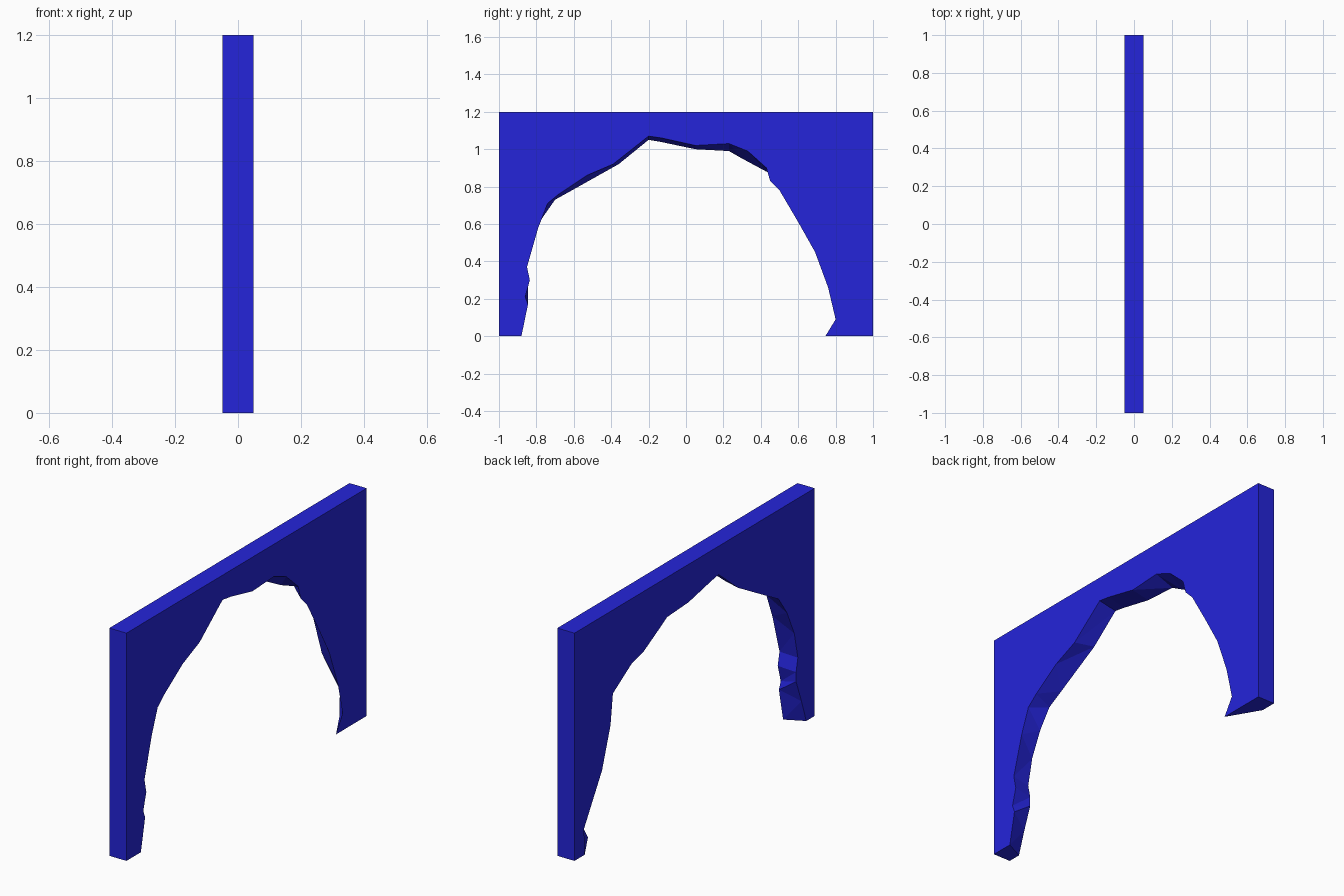
import bpy
import bmesh

cube = bpy.data.objects.get("Cube")
if cube:
    bpy.data.objects.remove(cube, do_unlink=True)

HALF_THICK, HALF_LENGTH, HEIGHT = 0.05, 1.0, 1.2

# Ragged opening: each row pairs an edge point (y, z) on the right-hand
# wall face with its partner on the opposite face, walked leg to leg.
OPENING = [
    (-.88, 0, -.93, 0),
    (-.845, .17, -.89, .12),
    (-.86, .21, -.845, .24),
    (-.835, .3, -.845, .29),
    (-.85, .37, -.86, .36),
    (-.79, .58, -.83, .5),
    (-.74, .71, -.77, .63),
    (-.68, .76, -.7, .73),
    (-.53, .86, -.61, .78),
    (-.39, .92, -.36, .92),
    (-.2, 1.07, -.2, 1.05),
    (-.13, 1.06, -.14, 1.04),
    (.05, 1.02, .05, 1),
    (.23, 1.03, .23, .99),
    (.33, .99, .3, .95),
    (.43, .9, .43, .88),
    (.45, .83, .52, .86),
    (.5, .78, .6, .81),
    (.6, .61, .68, .76),
    (.69, .45, .7, .6),
    (.76, .26, .77, .39),
    (.8, .09, .92, .14),
    (.745, 0, .915, 0),
]


def make_material(name, colour):
    material = bpy.data.materials.new(name)
    material.use_nodes = True
    material.diffuse_color = colour
    shader = material.node_tree.nodes["Principled BSDF"]
    shader.inputs["Base Color"].default_value = colour
    return material


def wall_outline(bm, x, edge_points):
    """Closed outline of one wall face: the opening edge, then the outer corners."""
    corners = [(HALF_LENGTH, 0), (HALF_LENGTH, HEIGHT),
               (-HALF_LENGTH, HEIGHT), (-HALF_LENGTH, 0)]
    return [bm.verts.new((x, y, z)) for y, z in edge_points + corners]


bm = bmesh.new()
near = wall_outline(bm, HALF_THICK, [row[:2] for row in OPENING])
far = wall_outline(bm, -HALF_THICK, [row[2:] for row in OPENING])

# Two broad wall faces
bm.faces.new(near)
bm.faces.new(list(reversed(far)))

# Rim joining them: faceted inside the opening, flat around the outside
count = len(near)
for i in range(count):
    j = (i + 1) % count
    if j < len(OPENING) and i < j:
        bm.faces.new((near[i], far[i], far[j]))
        bm.faces.new((near[i], far[j], near[j]))
    else:
        bm.faces.new((near[i], far[i], far[j], near[j]))

bmesh.ops.recalc_face_normals(bm, faces=bm.faces)
mesh = bpy.data.meshes.new("arch_wall")
bm.to_mesh(mesh)
bm.free()

arch_wall = bpy.data.objects.new("arch_wall", mesh)
bpy.context.collection.objects.link(arch_wall)
mesh.materials.append(make_material("deep blue", (0.018, 0.018, 0.7, 1)))
